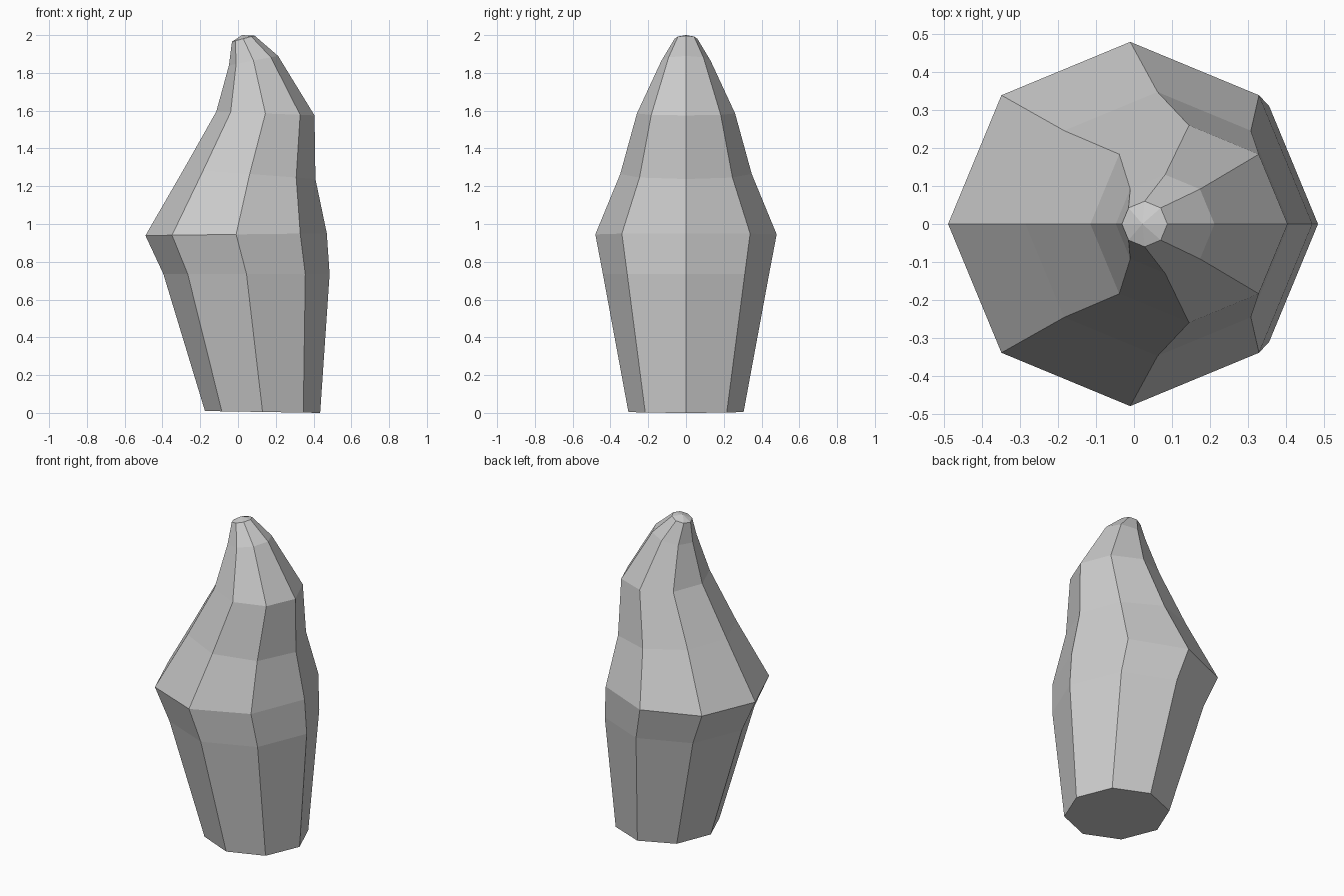
import bpy, bmesh
from math import cos, sin, pi

cube = bpy.data.objects.get("Cube")
if cube:
    bpy.data.objects.remove(cube, do_unlink=True)

SIDES = 8
# centre x, centre z, radius, tilt (rise from centre to right edge)
RINGS = [
    (0.13, 0.005, 0.305, -0.005),
    (0.045, 0.735, 0.44, 0.0),
    (-0.01, 0.945, 0.48, 0.006),
    (0.062, 1.265, 0.348, -0.027),
    (0.145, 1.585, 0.26, -0.01),
    (0.082, 1.865, 0.13, 0.025),
    (0.028, 1.981, 0.06, 0.016),
]

# Flat material
mat = bpy.data.materials.new("plain_grey")
mat.use_nodes = True
grey = (0.6, 0.6, 0.6, 1)
mat.diffuse_color = grey
mat.node_tree.nodes["Principled BSDF"].inputs["Base Color"].default_value = grey

# Leaning faceted body, lofted through tilted octagons
bm = bmesh.new()
loops = []
for cx, cz, r, tilt in RINGS:
    angles = [2 * pi * i / SIDES for i in range(SIDES)]
    loops.append([bm.verts.new((cx + r * cos(a), r * sin(a), cz + tilt * cos(a)))
                  for a in angles])
for low, high in zip(loops, loops[1:]):
    for i in range(SIDES):
        j = (i + 1) % SIDES
        bm.faces.new((low[i], low[j], high[j], high[i]))

# Closed base and shallow pointed tip
bm.faces.new(loops[0][::-1])
tip = bm.verts.new((0.022, 0, 2.0))
for i in range(SIDES):
    bm.faces.new((loops[-1][i], loops[-1][(i + 1) % SIDES], tip))
bmesh.ops.recalc_face_normals(bm, faces=bm.faces)

mesh = bpy.data.meshes.new("faceted_body")
bm.to_mesh(mesh)
bm.free()
mesh.materials.append(mat)
body = bpy.data.objects.new("faceted_body", mesh)
bpy.context.collection.objects.link(body)
